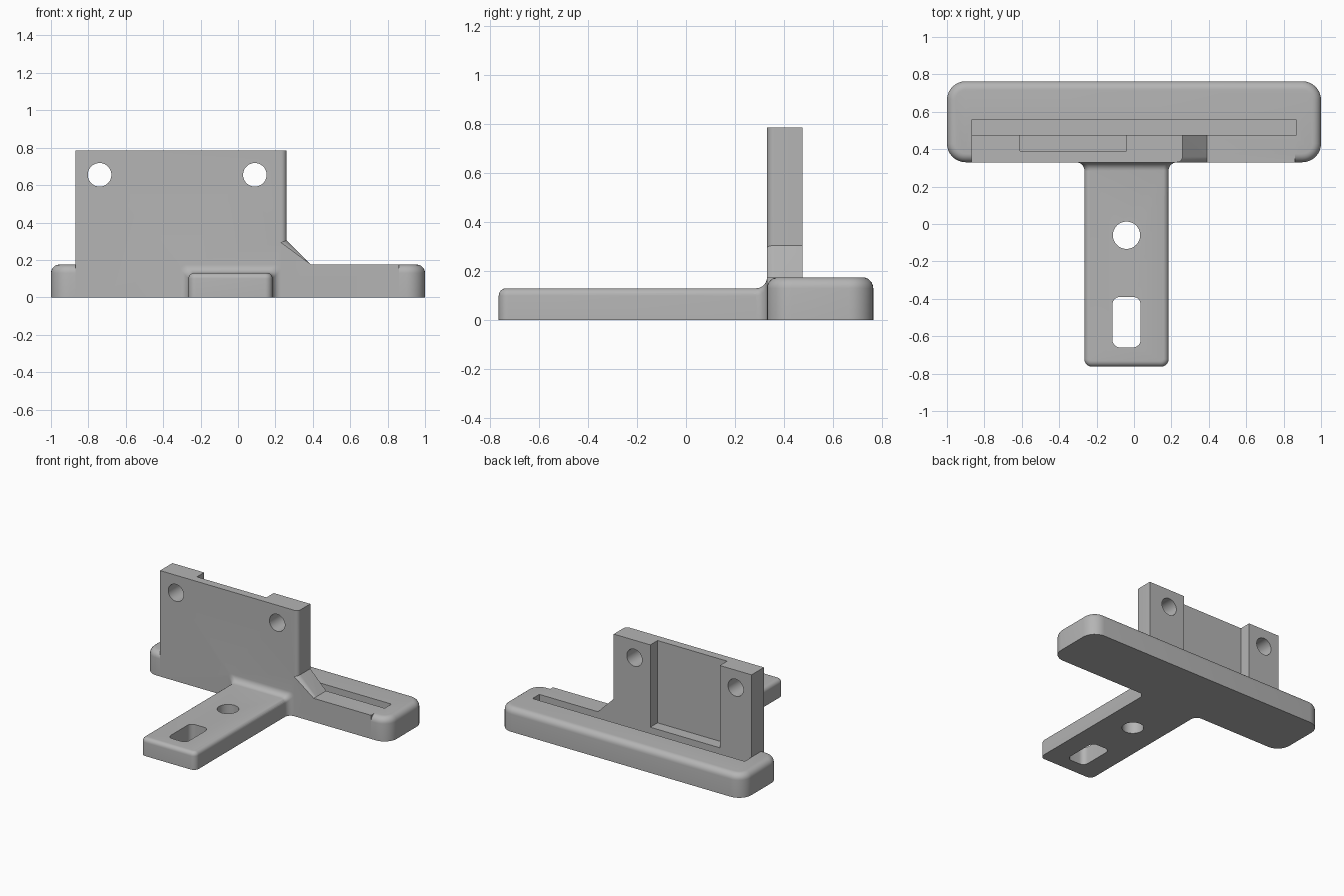
import bpy, bmesh, math
from mathutils import Matrix, Vector

cube = bpy.data.objects.get("Cube")
if cube:
    bpy.data.objects.remove(cube, do_unlink=True)

grey = bpy.data.materials.new("plain grey")
grey.use_nodes = True
COLOUR = (0.46, 0.46, 0.46, 1)
grey.diffuse_color = COLOUR
grey.node_tree.nodes["Principled BSDF"].inputs["Base Color"].default_value = COLOUR


def finish(bm, name):
    bmesh.ops.recalc_face_normals(bm, faces=bm.faces)
    mesh = bpy.data.meshes.new(name)
    bm.to_mesh(mesh)
    bm.free()
    mesh.materials.append(grey)
    ob = bpy.data.objects.new(name, mesh)
    bpy.context.collection.objects.link(ob)
    return ob


def bevel(bm, test, radius, segments=6):
    edges = [e for e in bm.edges if test(*[v.co for v in e.verts])]
    bmesh.ops.bevel(bm, geom=edges, offset=radius, segments=segments,
                    profile=0.5, affect='EDGES', clamp_overlap=True)


def block(name, lo, hi, corner=0, top=0):
    """Box with rounded upright corners and a rounded top rim."""
    lo, hi = Vector(lo), Vector(hi)
    bm = bmesh.new()
    bmesh.ops.create_cube(bm, size=1, matrix=Matrix.Translation((lo + hi) / 2)
                          @ Matrix.Diagonal((*(hi - lo), 1)))
    if corner:
        bevel(bm, lambda a, b: abs(a.z - b.z) > 0.01, corner, 8)
    if top:
        bevel(bm, lambda a, b: min(a.z, b.z) > hi.z - 1e-4, top)
    return finish(bm, name)


def drill(name, centre, radius, turn=0):
    bm = bmesh.new()
    bmesh.ops.create_cone(bm, cap_ends=True, segments=48, radius1=radius,
                          radius2=radius, depth=0.6,
                          matrix=Matrix.Translation(centre) @ Matrix.Rotation(turn, 4, 'X'))
    return finish(bm, name)


def upright_plate():
    """Flat plate with a sloped gusset, extruded along y."""
    outline = [(-0.87, 0), (0.86, 0), (0.86, 0.175), (0.39, 0.175),
               (0.26, 0.305), (0.26, 0.785), (-0.87, 0.785)]
    bm = bmesh.new()
    face = bm.faces.new([bm.verts.new((x, FRONT, z)) for x, z in outline])
    new = bmesh.ops.extrude_face_region(bm, geom=[face])["geom"]
    bmesh.ops.translate(bm, vec=(0, PLATE_BACK - FRONT, 0),
                        verts=[g for g in new if isinstance(g, bmesh.types.BMVert)])
    # soften the front edge on the gusset side
    bevel(bm, lambda a, b: max(a.y, b.y) < FRONT + 0.001 and abs(a.z - b.z) > 0.05
          and 0.2 < min(a.x, b.x) < 0.3, 0.03)
    return finish(bm, "upright_plate")


def arm_flare():
    """Arm section swept through a concave fillet into the bar."""
    r, rim, steps = 0.045, 0.03, 8
    bm = bmesh.new()
    rings = []
    for i in range(steps + 1):
        a = math.pi / 2 * i / steps
        y, d = FRONT - r + r * math.sin(a), r * (1 - math.cos(a))
        x0, x1, z = ARM_X[0] - d, ARM_X[1] + d, 0.13 + d
        pts = [(x0, 0), (x1, 0)]
        for cx, start in ((x1 - rim, 0), (x0 + rim, math.pi / 2)):
            for k in range(7):
                t = start + math.pi / 2 * k / 6
                pts.append((cx + rim * math.cos(t), z - rim + rim * math.sin(t)))
        rings.append([bm.verts.new((x, y, h)) for x, h in pts])
    # run the last section into the bar
    rings.append([bm.verts.new(v.co + Vector((0, 0.07, 0))) for v in rings[-1]])
    for p, q in zip(rings, rings[1:]):
        for k in range(len(p)):
            n = (k + 1) % len(p)
            bm.faces.new((p[k], p[n], q[n], q[k]))
    bm.faces.new(rings[0])
    bm.faces.new(rings[-1])
    return finish(bm, "arm_flare")


def combine(target, other, operation):
    mod = target.modifiers.new(operation.title(), 'BOOLEAN')
    mod.operation, mod.object, mod.solver = operation, other, 'EXACT'
    bpy.context.view_layer.objects.active = target
    bpy.ops.object.modifier_apply(modifier=mod.name)
    bpy.data.objects.remove(other, do_unlink=True)


FRONT, PLATE_BACK = 0.33, 0.475
ARM_X = (-0.265, 0.185)

# solid parts
bracket = block("mounting_bracket", (-1, FRONT, 0), (1, 0.763, 0.175), 0.1, 0.045)
for part in (upright_plate(),
             block("arm", (ARM_X[0], -0.763, 0), (ARM_X[1], 0.42, 0.13), 0.04, 0.03),
             arm_flare()):
    combine(bracket, part, 'UNION')

# long slot, plate pocket, screw holes and arm openings
quarter = math.pi / 2
for cutter in (block("slot_cutter", (-0.87, PLATE_BACK, 0.06), (0.87, 0.555, 0.4)),
               block("pocket_cutter", (-0.61, 0.39, 0.175), (-0.04, 0.52, 1)),
               drill("right_screw_hole", (-0.74, 0.4, 0.655), 0.063, quarter),
               drill("left_screw_hole", (0.09, 0.4, 0.655), 0.063, quarter),
               drill("arm_hole", (-0.04, -0.06, 0), 0.073),
               block("arm_slot", (-0.115, -0.66, -0.2), (0.035, -0.39, 0.4), 0.04)):
    combine(bracket, cutter, 'DIFFERENCE')

bpy.ops.object.select_all(action='DESELECT')
bracket.select_set(True)
bpy.context.view_layer.objects.active = bracket
bpy.ops.object.shade_smooth_by_angle(angle=math.radians(30))
